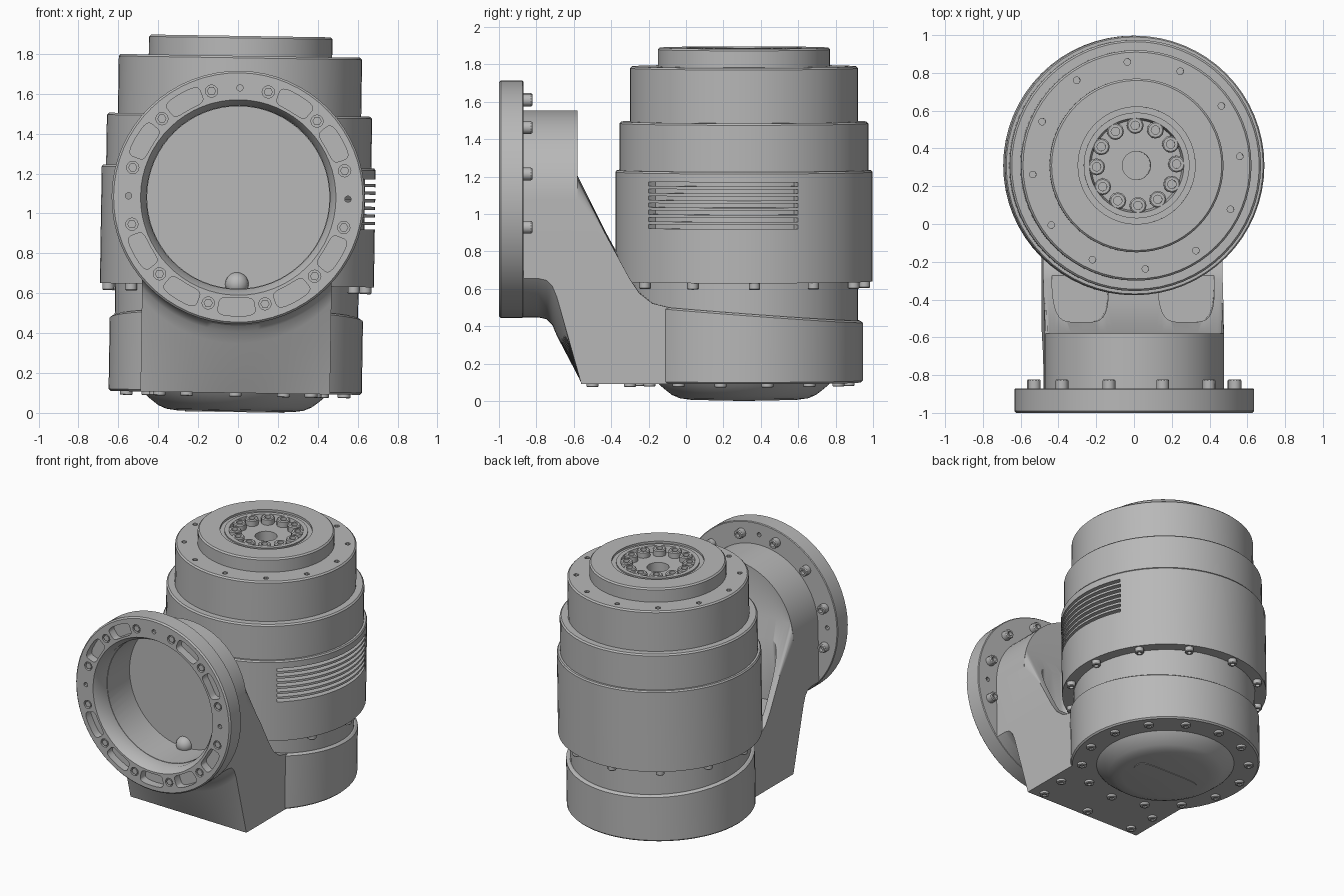
import bpy, bmesh
from math import sin, cos, pi, sqrt, radians, copysign
from mathutils import Matrix, Vector

cube = bpy.data.objects.get("Cube")
if cube:
    bpy.data.objects.remove(cube)

grey = bpy.data.materials.new("housing_grey")
grey.use_nodes = True
grey.diffuse_color = (0.48, 0.48, 0.48, 1)
bsdf = next(n for n in grey.node_tree.nodes if n.type == 'BSDF_PRINCIPLED')
bsdf.inputs["Base Color"].default_value = grey.diffuse_color
bsdf.inputs["Roughness"].default_value = 0.6

AXIS = 0.31      # y of the upright axis
PORT = 1.08      # z of the front flange axis
TILT = (Matrix.Translation((0, 0, 1)) @ Matrix.Rotation(radians(0.9), 4, 'Y')
        @ Matrix.Translation((0, 0, -1)))
UPRIGHT = Matrix.Translation((0, AXIS, 0))
# local z runs backwards along +y from the flange face, local y stays up
FRONT = Matrix.Translation((0, -1, PORT)) @ Matrix(
    ((1, 0, 0, 0), (0, 0, 1, 0), (0, 1, 0, 0), (0, 0, 0, 1)))
FLIP = Matrix.Rotation(pi, 4, 'X')


def skin(bm, rings, closed=True):
    """Bridge consecutive rings of points with quads."""
    rows = [[bm.verts.new(p) for p in ring] for ring in rings]
    n = len(rows[0])
    for a, b in zip(rows, rows[1:]):
        for i in range(n if closed else n - 1):
            j = (i + 1) % n
            bm.faces.new((a[i], a[j], b[j], b[i]))
    return rows


def lathe(bm, profile, mat, segs=64):
    """Spin (radius, height) points around local z."""
    skin(bm, [[mat @ Vector((r * cos(2 * pi * i / segs), r * sin(2 * pi * i / segs), z))
               for i in range(segs)] for r, z in profile])


def rod(bm, r, z0, z1, mat, segs=16):
    lathe(bm, [(0, z0), (r, z0), (r, z1), (0, z1)], mat, segs)


def bolt(bm, r, h, mat):
    """Cap screw with a socket."""
    lathe(bm, [(0, 0), (r, 0), (r, h * 0.85), (r * 0.85, h), (r * 0.5, h),
               (r * 0.5, h * 0.5), (0, h * 0.5)], mat, 12)


def prism(bm, outline, z0, z1, mat):
    rows = skin(bm, [[mat @ Vector((x, y, z)) for x, y in outline] for z in (z0, z1)])
    for row in rows:
        bm.faces.new(row)


def rounded(cx, cy, hx, hy, n=32):
    """Rounded rectangle outline."""
    pw = lambda v: copysign(abs(v) ** 0.45, v)
    return [(cx + hx * pw(cos(2 * pi * i / n)), cy + hy * pw(sin(2 * pi * i / n)))
            for i in range(n)]


def polar(r, a, z=0):
    return Matrix.Translation((r * cos(a), r * sin(a), z))


def finish(name, bm, cutter=None):
    """Turn the bmesh into a shaded object, cutting it if asked."""
    def to_object(b, label):
        bmesh.ops.remove_doubles(b, verts=b.verts, dist=1e-5)
        bmesh.ops.recalc_face_normals(b, faces=b.faces)
        me = bpy.data.meshes.new(label)
        b.to_mesh(me)
        b.free()
        me.materials.append(grey)
        ob = bpy.data.objects.new(label, me)
        bpy.context.scene.collection.objects.link(ob)
        return ob

    ob = to_object(bm, name)
    if cutter:
        tool = to_object(cutter, name + "_cutter")
        tool.hide_render = True
        mod = ob.modifiers.new("cut", 'BOOLEAN')
        mod.operation, mod.solver, mod.object = 'DIFFERENCE', 'EXACT', tool
        bpy.context.view_layer.update()
        dg = bpy.context.evaluated_depsgraph_get()
        me = bpy.data.meshes.new_from_object(ob.evaluated_get(dg))
        ob.modifiers.clear()
        ob.data = me
        bpy.data.objects.remove(tool)
    for p in ob.data.polygons:
        p.use_smooth = True
    ob.data.set_sharp_from_angle(angle=radians(32))
    ob.matrix_world = TILT
    return ob


# Upright body: stepped drum, recessed hub on top
bm, cut = bmesh.new(), bmesh.new()
lathe(bm, [(0, 0.3), (0.61, 0.3), (0.61, 0.64), (0.687, 0.64), (0.687, 1.225),
           (0.68, 1.235), (0.665, 1.235), (0.665, 1.485), (0.655, 1.495),
           (0.61, 1.495), (0.61, 1.78), (0.6, 1.79), (0.46, 1.79), (0.46, 1.88),
           (0.45, 1.89), (0.31, 1.89), (0.31, 1.875), (0.28, 1.875), (0.28, 1.885),
           (0.25, 1.885), (0.24, 1.84), (0.075, 1.84), (0.075, 1.7), (0, 1.7)], UPRIGHT)
# cooling slots on the left side
arc = [radians(-48 + 73 * i / 24) for i in range(25)]
ring = [(0.635 * cos(a), 0.635 * sin(a)) for a in arc]
ring += [(0.75 * cos(a), 0.75 * sin(a)) for a in reversed(arc)]
for k in range(7):
    z = 0.93 + k * 0.038
    prism(cut, ring, z, z + 0.022, UPRIGHT)
# screw holes on the shoulder
for k in range(12):
    rod(cut, 0.018, 1.74, 1.85, UPRIGHT @ polar(0.55, radians(5 + 30 * k)), 10)
finish("body_drum", bm, cut)

# Hub bolts, and bolts hanging under the drum
bm = bmesh.new()
for k in range(12):
    bolt(bm, 0.045, 0.045, UPRIGHT @ polar(0.212, radians(2 + 30 * k), 1.84))
finish("hub_bolts", bm)
bm = bmesh.new()
for k in range(12):
    bolt(bm, 0.03, 0.035, UPRIGHT @ polar(0.647, radians(5 + 30 * k), 0.64) @ FLIP)
finish("drum_bolts", bm)

# Round base housing with a gently sloping rim
bm = bmesh.new()
lathe(bm, [(0, 0.1), (0.625, 0.1), (0.635, 0.11), (0.635, 0.42), (0.62, 0.43), (0, 0.43)],
      UPRIGHT)
for v in bm.verts:
    if v.co.z > 0.3:
        v.co.z += 0.075 * (0.94 - v.co.y)
finish("base_housing", bm)

# Arm: side profile swept across x, round above and below the port
bm, cut = bmesh.new(), bmesh.new()
columns = []
for i in range(41):
    x = -0.475 * cos(pi * i / 40)
    top = PORT + sqrt(max(0, 0.475 ** 2 - x * x))
    low = PORT - sqrt(0.632 ** 2 - x * x)
    side = [(-0.88, top), (-0.58, top), (-0.58, min(1.2, top - 0.01)), (-0.42, 0.88),
            (-0.3, 0.66), (-0.25, 0.585), (-0.18, 0.53), (-0.08, 0.505), (0.3, 0.475),
            (0.3, 0.1), (-0.56, 0.1), (-0.69, low - 0.1), (-0.715, low - 0.04),
            (-0.745, low - 0.01), (-0.79, low), (-0.88, low)]
    columns.append([(x, y, z) for y, z in side])
rows = skin(bm, columns)
bm.faces.new(rows[0])
bm.faces.new(rows[-1])
rod(cut, 0.457, -0.1, 0.38, FRONT, 64)
# cable passage at the bottom of the bore
bmesh.ops.create_uvsphere(cut, u_segments=16, v_segments=10, radius=0.06,
                          matrix=Matrix.Translation((0, -0.615, 0.645)))
# twin pockets behind the port
for s in (-1, 1):
    prism(cut, rounded(s * 0.28, -0.18, 0.15, 0.34), 0.62, 1.35, Matrix())
finish("arm", bm, cut)

# Front flange with pockets, bolt holes and dowel holes
bm, cut = bmesh.new(), bmesh.new()
lathe(bm, [(0.49, 0), (0.625, 0), (0.635, 0.01), (0.635, 0.125), (0.63, 0.13),
           (0.46, 0.13), (0.46, 0.05), (0.49, 0)], FRONT)
for k in range(12):
    a = radians(30 * k)
    if k in (0, 3, 6):
        rod(cut, 0.016, -0.05, 0.2, FRONT @ polar(0.55, a), 10)
    else:
        pocket = [(r * cos(a + t), r * sin(a + t))
                  for t, r in rounded(0, 0.55, radians(9.5), 0.045)]
        prism(cut, pocket, -0.05, 0.06, FRONT)
    rod(cut, 0.031, -0.05, 0.02, FRONT @ polar(0.55, a + radians(15)), 12)
finish("front_flange", bm, cut)

bm = bmesh.new()
for k in range(12):
    spot = FRONT @ polar(0.55, radians(15 + 30 * k))
    bolt(bm, 0.034, 0.05, spot @ Matrix.Translation((0, 0, 0.128)))
    rod(bm, 0.023, 0.003, 0.1, spot, 6)
finish("flange_bolts", bm)

# Domed bottom cover with a raised plate
bm = bmesh.new()
lathe(bm, [(0, 0.11), (0.47, 0.11), (0.45, 0.085), (0.42, 0.06), (0.385, 0.033),
           (0.345, 0.016), (0.29, 0.008), (0, 0.008)], UPRIGHT)
prism(bm, rounded(0, 0, 0.25, 0.06), 0.004, 0.012, UPRIGHT)
finish("bottom_cover", bm)

# Bolts under the base
bm = bmesh.new()
for k in range(14):
    bolt(bm, 0.032, 0.018, UPRIGHT @ polar(0.56, 2 * pi * (k + 0.5) / 14, 0.1) @ FLIP)
for x, y in ((-0.4, -0.3), (0.4, -0.3), (-0.38, -0.5), (0.38, -0.5), (0, -0.5)):
    bolt(bm, 0.032, 0.018, Matrix.Translation((x, y, 0.1)) @ FLIP)
finish("base_bolts", bm)
